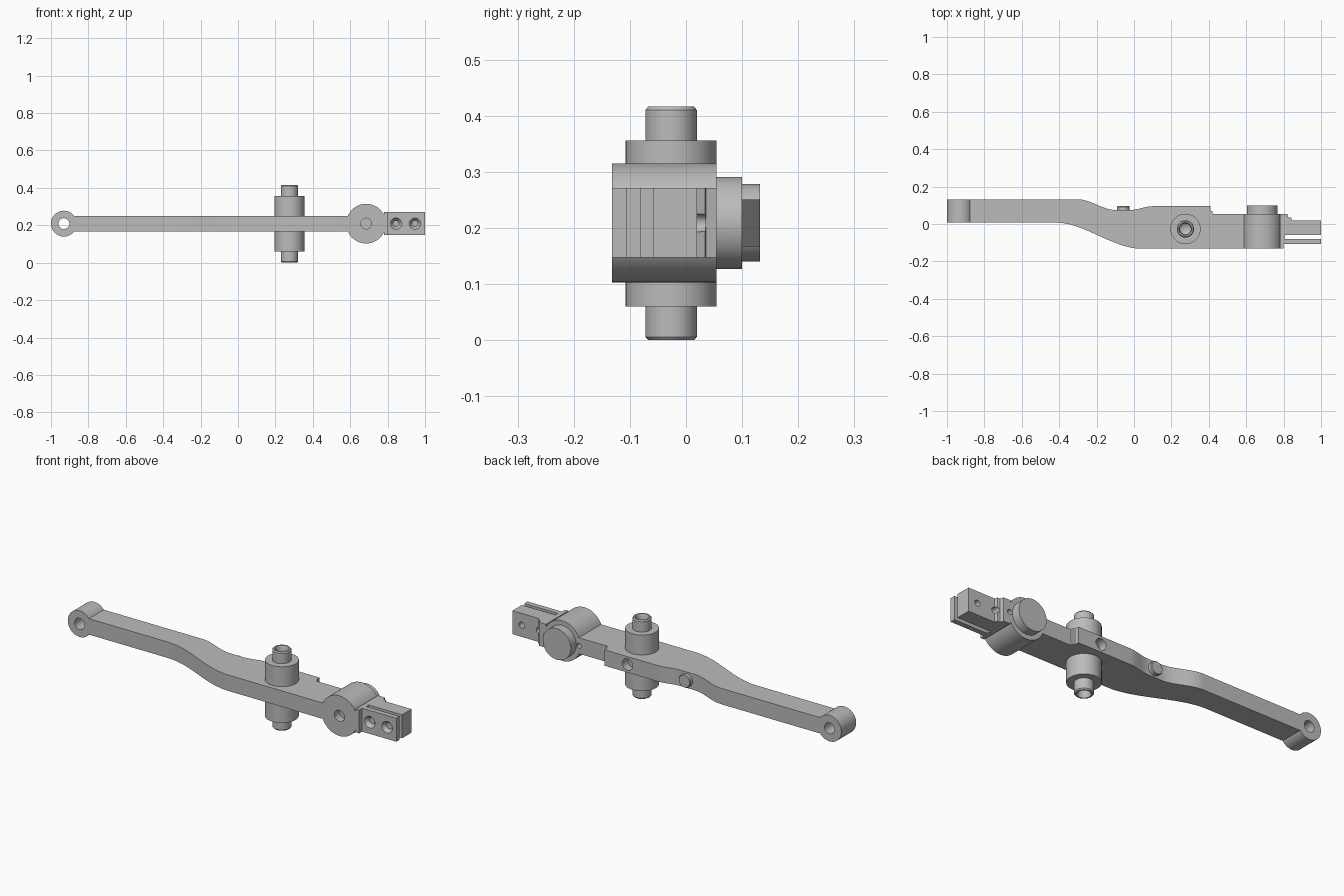
import bpy, bmesh
from math import pi, radians
from mathutils import Matrix, Vector

cube = bpy.data.objects.get("Cube")
if cube:
    bpy.data.objects.remove(cube, do_unlink=True)

MID = 0.209      # height of the arm's centre plane
HALF = 0.042     # half thickness of the arm

steel = bpy.data.materials.new("satin grey metal")
steel.use_nodes = True
steel.diffuse_color = (0.5, 0.5, 0.5, 1)
steel.node_tree.nodes["Principled BSDF"].inputs["Base Color"].default_value = steel.diffuse_color


def finish(name, bm):
    bmesh.ops.recalc_face_normals(bm, faces=bm.faces)
    mesh = bpy.data.meshes.new(name)
    bm.to_mesh(mesh)
    bm.free()
    mesh.materials.append(steel)
    obj = bpy.data.objects.new(name, mesh)
    bpy.context.collection.objects.link(obj)
    return obj


def lathe(name, profile, at, axis="Y", steps=64):
    """Turn (radius, position) points, starting and ending on the axis."""
    bm = bmesh.new()
    verts = [bm.verts.new((r, 0, h)) for r, h in profile]
    edges = [bm.edges.new(pair) for pair in zip(verts, verts[1:])]
    bmesh.ops.spin(bm, geom=verts + edges, cent=(0, 0, 0), axis=(0, 0, 1),
                   angle=2 * pi, steps=steps)
    bmesh.ops.remove_doubles(bm, verts=bm.verts, dist=1e-5)
    if axis == "Y":
        bm.transform(Matrix.Rotation(radians(-90), 4, "X"))
    bm.transform(Matrix.Translation(Vector(at)))
    return finish(name, bm)


def rod(name, x, r, y0, y1, r2=None):
    """Round bar or cone along y, on the arm's centre plane."""
    return lathe(name, [(0, y0), (r, y0), (r if r2 is None else r2, y1), (0, y1)], (x, 0, MID))


def extrude(name, outline, half):
    bm = bmesh.new()
    face = bm.faces.new([bm.verts.new((x, y, MID - half)) for x, y in outline])
    top = bmesh.ops.extrude_face_region(bm, geom=[face])["geom"]
    bmesh.ops.translate(bm, vec=(0, 0, 2 * half),
                        verts=[v for v in top if isinstance(v, bmesh.types.BMVert)])
    return finish(name, bm)


def combine(target, tool, operation):
    tool.hide_render = True
    mod = target.modifiers.new("combine", "BOOLEAN")
    mod.operation, mod.solver, mod.object = operation, "EXACT", tool
    bpy.context.view_layer.update()
    graph = bpy.context.evaluated_depsgraph_get()
    mesh = bpy.data.meshes.new_from_object(target.evaluated_get(graph))
    target.modifiers.clear()
    target.data = mesh
    bpy.data.objects.remove(tool, do_unlink=True)


def sweep(x0, y0, x1, y1, n=16):
    """Smooth S-shaped run between two straight stretches."""
    ts = [i / n for i in range(n + 1)]
    return [(x0 + (x1 - x0) * t, y0 + (y1 - y0) * t * t * (3 - 2 * t)) for t in ts]


# Arm with the swept offset and the stepped back edge
front_edge = [(-0.93, 0.008)] + sweep(-0.42, 0.008, 0.04, -0.132) + [(0.8, -0.132)]
back_edge = ([(-0.93, 0.132)] + sweep(-0.3, 0.132, -0.1, 0.075)
             + sweep(-0.02, 0.075, 0.1, 0.095)
             + [(0.41, 0.095), (0.41, 0.072), (0.42, 0.068), (0.42, 0.054), (0.8, 0.054)])
arm = extrude("lever_arm", front_edge + back_edge[::-1], HALF)

# Clamp block at the end of the arm
clamp = extrude("clamp_block", [
    (0.78, -0.132), (0.8, -0.132), (0.8, -0.107), (1, -0.107), (1, 0.02), (0.845, 0.02),
    (0.84, 0.034), (0.825, 0.036), (0.82, 0.054), (0.78, 0.054)], 0.062)
slot = extrude("slot_cutter", [(0.805, -0.08), (1.1, -0.08), (1.1, -0.059), (0.805, -0.059)], 0.1)
combine(clamp, slot, "DIFFERENCE")

# Round bosses join the arm
combine(arm, clamp, "UNION")
combine(arm, rod("end_eye", -0.931, 0.069, 0.008, 0.132), "UNION")
combine(arm, rod("bearing_boss", 0.685, 0.106, -0.132, 0.054), "UNION")

# Bores, screw holes and countersinks: x, radius, y from, y to, end radius
for x, r, y0, y1, r2 in [
        (-0.931, 0.029, -0.1, 0.2, None), (0.685, 0.029, -0.2, 0.1, None),
        (0.685, 0.082, -0.09, 0.1, None), (0.275, 0.03, 0.045, 0.12, None),
        (0.587, 0.013, 0.01, 0.1, None), (0.783, 0.013, 0.01, 0.1, None),
        (0.845, 0.016, -0.2, 0.1, None), (0.946, 0.016, -0.2, 0.1, None),
        (0.845, 0.032, -0.109, -0.088, 0.016), (0.946, 0.032, -0.109, -0.088, 0.016)]:
    combine(arm, rod("hole_cutter", x, r, y0, y1, r2), "DIFFERENCE")

# Small stop button on the back edge
button = lathe("stop_button", [(0, 0.06), (0.034, 0.06), (0.034, 0.092), (0.031, 0.096),
                               (0, 0.096)], (-0.057, 0, MID), steps=48)

# Pivot hub and hollow trunnions, mirrored about the centre plane
half = [(0, 0.11), (0.029, 0.13), (0.029, 0.196), (0.034, 0.208), (0.041, 0.208),
        (0.046, 0.202), (0.046, 0.148), (0.081, 0.148)]
pivot = lathe("pivot_hub", half + [(r, -h) for r, h in half[::-1]],
              (0.275, -0.0265, 0.208), "Z")

# Smooth round surfaces, sharp machined edges
bpy.ops.object.select_all(action="DESELECT")
for obj in (arm, button, pivot):
    obj.select_set(True)
bpy.context.view_layer.objects.active = arm
bpy.ops.object.shade_smooth_by_angle(angle=radians(28))
